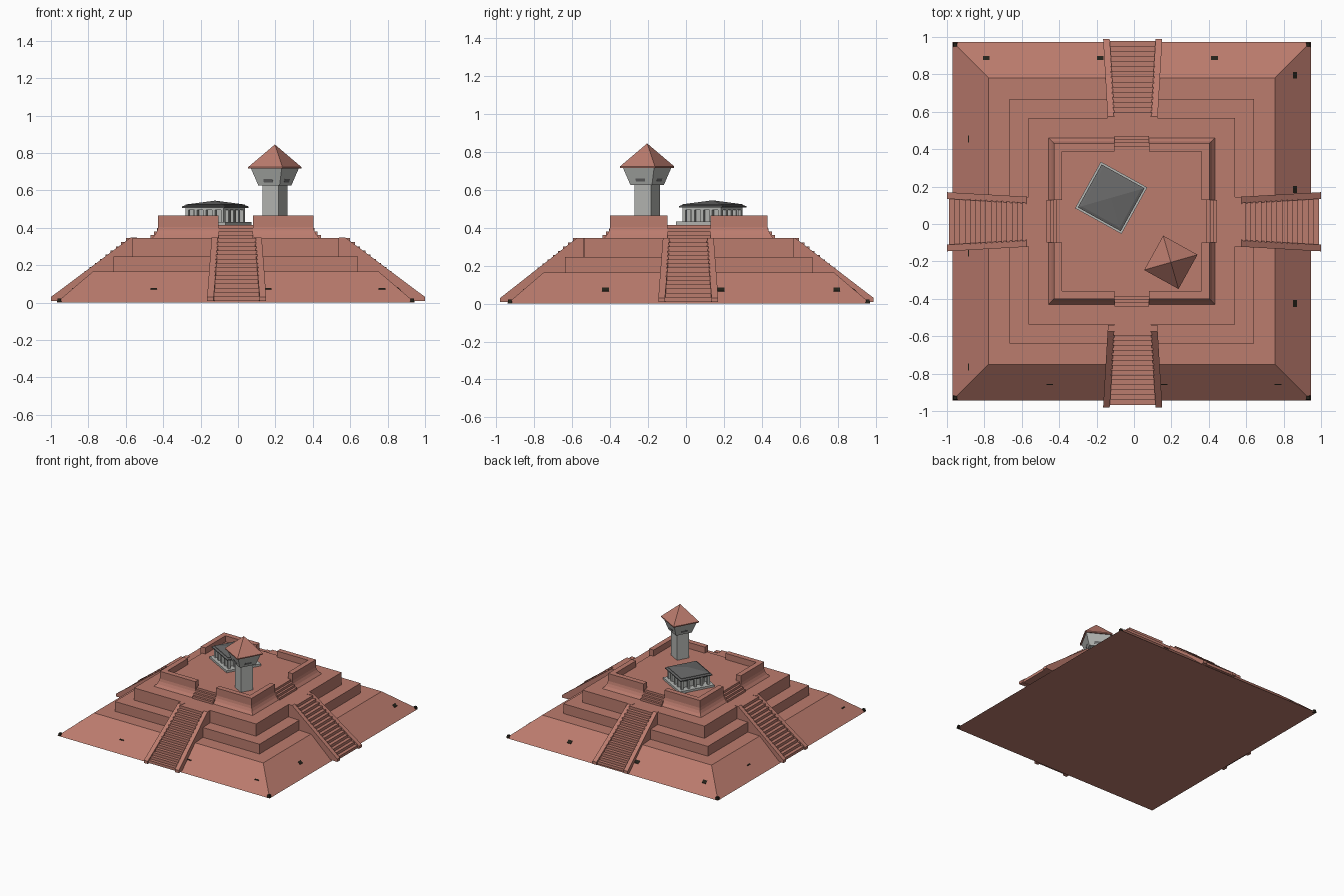
import bpy, bmesh, math
from mathutils import Matrix, Vector

if "Cube" in bpy.data.objects:
    bpy.data.objects.remove(bpy.data.objects["Cube"])


def material(name, col):
    m = bpy.data.materials.new(name)
    m.diffuse_color = (*col, 1)
    m.use_nodes = True
    m.node_tree.nodes["Principled BSDF"].inputs["Base Color"].default_value = m.diffuse_color
    return m


RED = material("terracotta", (0.50, 0.20, 0.155))
STONE = material("pale_stone", (0.46, 0.47, 0.45))
SLATE = material("dark_slate", (0.14, 0.14, 0.14))
DARK = material("drain_dark", (0.018, 0.016, 0.01))


def build(name, verts, faces, mat):
    bm = bmesh.new()
    vs = [bm.verts.new(v) for v in verts]
    for f in faces:
        bm.faces.new([vs[i] for i in f])
    bmesh.ops.remove_doubles(bm, verts=bm.verts, dist=1e-5)
    bmesh.ops.recalc_face_normals(bm, faces=bm.faces)
    me = bpy.data.meshes.new(name)
    bm.to_mesh(me)
    bm.free()
    me.materials.append(mat)
    ob = bpy.data.objects.new(name, me)
    bpy.context.collection.objects.link(ob)
    return ob


def place(x, y, deg):
    return Matrix.Translation((x, y, 0)) @ Matrix.Rotation(math.radians(deg), 4, 'Z')


def loft(name, levels, mat, M):
    """Stack of square rings (half side, z); a half of 0 makes an apex."""
    verts, faces = [], []
    for h, z in levels:
        verts += [M @ Vector((a * h, b * h, z)) for a, b in ((-1, -1), (1, -1), (1, 1), (-1, 1))]
    n = len(levels)
    for k in range(n - 1):
        for i in range(4):
            j = (i + 1) % 4
            if levels[k + 1][0] == 0:
                verts_top = 4 * (k + 1)
                faces.append((4 * k + i, 4 * k + j, verts_top))
            else:
                faces.append((4 * k + i, 4 * k + j, 4 * k + 4 + j, 4 * k + 4 + i))
    faces.append((3, 2, 1, 0))
    if levels[-1][0]:
        faces.append(tuple(range(4 * n - 4, 4 * n)))
    return build(name, verts, faces, mat)


def prism(name, prof, s0, s1, mat, M):
    """Profile of (r, z) extruded sideways between s0(r) and s1(r); +x is outward."""
    n = len(prof)
    verts = [M @ Vector((r, s(r), z)) for s in (s0, s1) for r, z in prof]
    faces = [(i, (i + 1) % n, n + (i + 1) % n, n + i) for i in range(n)]
    faces += [tuple(range(n)), tuple(range(2 * n - 1, n - 1, -1))]
    return build(name, verts, faces, mat)


def const(v):
    return lambda r: v


def stair_profile(r_out, r_in, z0, z1, n, back):
    """Stepped profile climbing inward."""
    pts = [(r_out, z0)]
    run, rise = (r_out - r_in) / n, (z1 - z0) / n
    for i in range(n):
        pts += [(r_out - i * run, z0 + (i + 1) * rise), (r_out - (i + 1) * run, z0 + (i + 1) * rise)]
    return pts + [(back, z1), (back, z0)]


CX, CY = -0.012, 0.015
C = place(CX, CY, 0)

# terraces and upper floor
loft("sloped_base", [(0.958, 0), (0.765, 0.165)], RED, C)
loft("middle_terrace", [(0.653, 0.16), (0.653, 0.245)], RED, C)
loft("upper_terrace", [(0.552, 0.24), (0.552, 0.345)], RED, C)
loft("court_floor", [(0.373, 0.34), (0.373, 0.415)], RED, C)

# four sides: name, angle, outer reach of the stair, gap half width
SIDES = [("front", -90, 0.98, 0.093), ("right", 0, 1.0, 0.113),
         ("back", 90, 0.99, 0.093), ("left", 180, 1.0, 0.113)]
WALL = [(0.373, 0.345), (0.373, 0.465), (0.415, 0.465), (0.415, 0.405),
        (0.420, 0.385), (0.430, 0.365), (0.446, 0.345)]

for side, ang, reach, gap in SIDES:
    M = place(CX, CY, ang)
    # parapet halves, mitred at the corners
    for sg in (-1, 1):
        prism(side + "_parapet", WALL, const(sg * gap), lambda r, q=sg: q * r, RED, M)
    prism(side + "_court_steps", stair_profile(0.455, 0.385, 0.345, 0.415, 4, 0.37),
          const(-gap), const(gap), RED, M)

    # long tapering stair with side rails
    vertical = side in ("front", "back")
    S = place(-0.007 if vertical else 0, 0.012 if not vertical else 0, ang)

    def taper(r, top, bottom, reach=reach):
        return top + (bottom - top) * (r - 0.56) / (reach - 0.56)

    prism(side + "_stair", stair_profile(reach - 0.012, 0.57, 0.012, 0.345, 15, 0.53),
          lambda r: -taper(r, 0.1, 0.13), lambda r: taper(r, 0.1, 0.13), RED, S)
    rail = [(reach, 0.008), (reach, 0.03), (0.575, 0.347), (0.54, 0.347), (0.54, 0.008)]
    for sg in (-1, 1):
        prism(side + "_stair_rail", rail, lambda r: sg * taper(r, 0.095, 0.123),
              lambda r: sg * taper(r, 0.133, 0.158), RED, S)

    # three small drain openings on the slope
    first = {"front": -0.45, "right": -0.425, "back": -0.79, "left": -0.765}[side]
    for k in range(3):
        p = first + 0.61 * k
        # convert world position along the side to the local sideways axis
        s = {"front": p - CX, "right": p - CY, "back": -(p - CX), "left": -(p - CY)}[side]
        d = 0.01 if side in ("right", "back") else 0.003
        r = 0.873
        zs = lambda q: 0.165 * (0.958 - q) / 0.193
        prism(side + "_drain", [(r + d, zs(r + d) - 0.004), (r + d, zs(r + d) + 0.003),
                                (r - d, zs(r - d) + 0.003), (r - d, zs(r - d) - 0.004)],
              const(s - 0.018), const(s + 0.018), DARK, M)

# dark chips at the base corners
for a in (-1, 1):
    for b in (-1, 1):
        loft("corner_chip", [(0.012, 0.0), (0.009, 0.022)], DARK, place(CX + a * 0.944, CY + b * 0.944, 0))

# watch tower
TX, TY, ROT = 0.197, -0.205, -29
T = place(TX, TY, ROT)
loft("tower_shaft", [(0.049, 0.41), (0.049, 0.63)], STONE, T)
loft("tower_cabin", [(0.065, 0.626), (0.094, 0.717)], STONE, T)
loft("tower_roof", [(0.105, 0.716), (0.105, 0.724), (0, 0.845)], RED, T)
for k in range(4):
    W = place(TX, TY, ROT + 90 * k)
    face = lambda z: 0.065 + 0.029 * (z - 0.626) / 0.091
    prism("tower_window", [(face(0.643) - 0.002, 0.643), (face(0.643) + 0.001, 0.643),
                           (face(0.660) + 0.001, 0.660), (face(0.660) - 0.002, 0.660)],
          const(-0.028), const(0.028), SLATE, W)

# pavilion
PX, PY = -0.122, 0.14
P = place(PX, PY, ROT)
loft("pavilion_platform", [(0.142, 0.412), (0.142, 0.432)], STONE, P)
loft("pavilion_room", [(0.085, 0.43), (0.085, 0.5)], STONE, P)
loft("pavilion_beam", [(0.117, 0.495), (0.117, 0.508)], STONE, P)
loft("pavilion_roof", [(0.131, 0.506), (0.131, 0.514), (0.117, 0.520), (0.117, 0.524), (0, 0.545)], SLATE, P)
for k in range(4):
    for i in range(5):
        off = Matrix.Translation((0.108, -0.108 + i * 0.054, 0))
        loft("pavilion_column", [(0.009, 0.43), (0.009, 0.497)], STONE, place(PX, PY, ROT + 90 * k) @ off)
